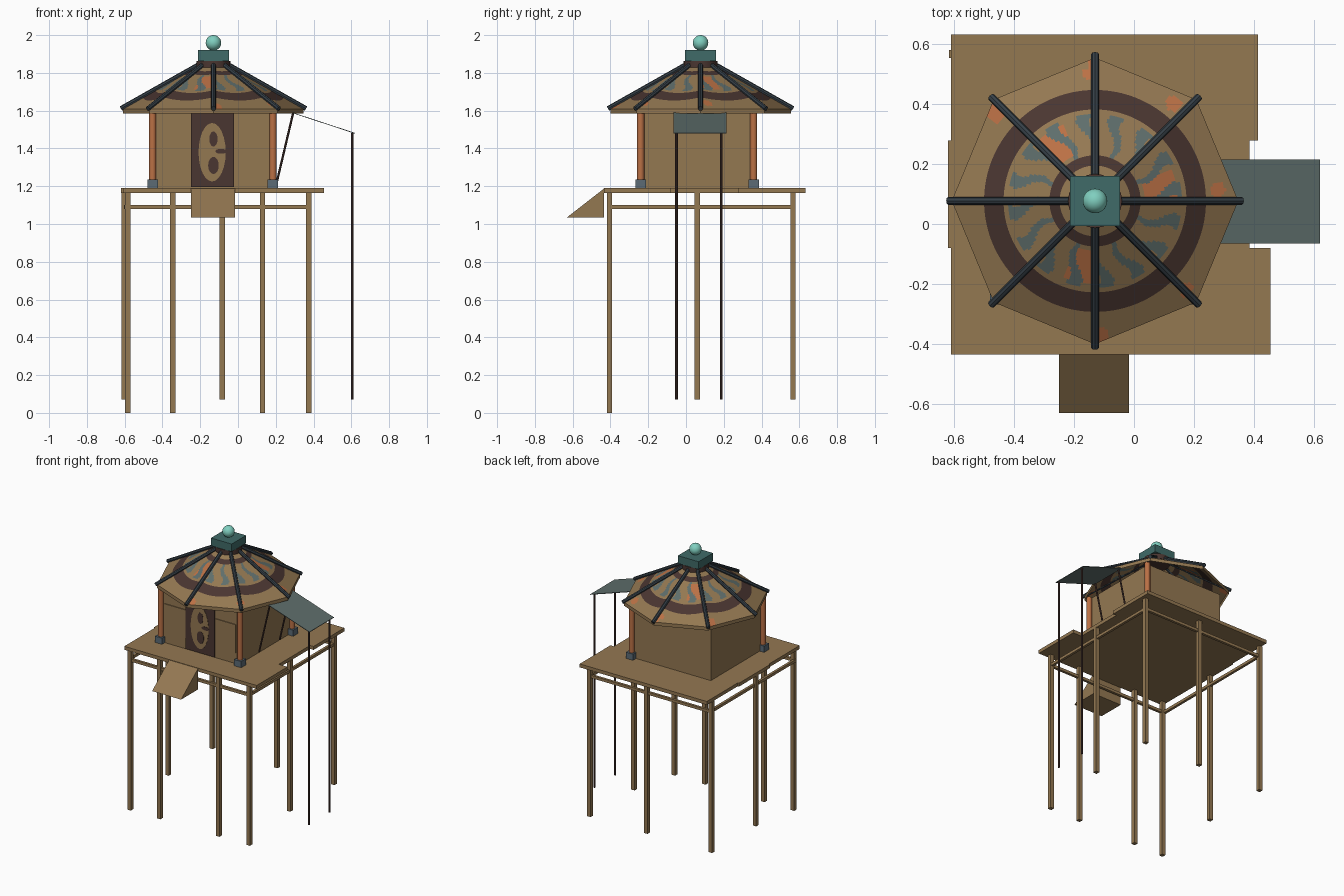
import bpy, bmesh, math
from mathutils import Vector

if "Cube" in bpy.data.objects:
    bpy.data.objects.remove(bpy.data.objects["Cube"])

def mat(name, srgb):
    m = bpy.data.materials.new(name)
    m.diffuse_color = [((c + .055) / 1.055) ** 2.4 for c in srgb] + [1]
    m.use_nodes = True
    m.node_tree.nodes["Principled BSDF"].inputs["Base Color"].default_value = m.diffuse_color
    return m

TAN = mat("tan wood", (.58, .47, .32))
BROWN = mat("dark brown", (.29, .21, .19))
ORANGE = mat("orange wood", (.73, .44, .27))
GREY = mat("grey blue", (.37, .43, .42))
SLATE = mat("dark slate", (.21, .25, .28))
TEAL = mat("deep teal", (.25, .42, .41))
AQUA = mat("aqua", (.50, .81, .75))
STONE = mat("grey stone", (.36, .42, .46))

def mesh_obj(name, bm, *mats):
    me = bpy.data.meshes.new(name)
    bmesh.ops.recalc_face_normals(bm, faces=bm.faces)
    bm.to_mesh(me)
    bm.free()
    for m in mats:
        me.materials.append(m)
    ob = bpy.data.objects.new(name, me)
    bpy.context.collection.objects.link(ob)
    return ob

def box(name, x, y, z, m):
    bm = bmesh.new()
    bmesh.ops.create_cube(bm, size=1)
    for v in bm.verts:
        v.co = Vector([(a + b) / 2 + c * (b - a) for (a, b), c in zip((x, y, z), v.co)])
    return mesh_obj(name, bm, m)

def rod(name, a, b, r, m, n=12):
    a, b = Vector(a), Vector(b)
    bm = bmesh.new()
    bmesh.ops.create_cone(bm, cap_ends=True, segments=n, radius1=r, radius2=r, depth=(b - a).length)
    q = (b - a).to_track_quat('Z', 'Y')
    for v in bm.verts:
        v.co = q @ v.co + (a + b) / 2
    ob = mesh_obj(name, bm, m)
    if n > 8:
        for p in ob.data.polygons:
            p.use_smooth = len(p.vertices) == 4
    return ob

def prism(name, pts, axis, lo, hi, m):
    """Extrude a 2D outline along x or y."""
    bm = bmesh.new()
    put = (lambda p, t: (t, p[0], p[1])) if axis == 'x' else (lambda p, t: (p[0], t, p[1]))
    A = [bm.verts.new(put(p, lo)) for p in pts]
    B = [bm.verts.new(put(p, hi)) for p in pts]
    bm.faces.new(A)
    bm.faces.new(B[::-1])
    for i in range(len(pts)):
        j = (i + 1) % len(pts)
        bm.faces.new((A[i], A[j], B[j], B[i]))
    return mesh_obj(name, bm, m)

# Platform in three staggered strips
for name, x, y in (("front", (-.61, .455), (-.435, -.08)),
                   ("middle", (-.62, .385), (-.08, .278)),
                   ("back", (-.61, .413), (.278, .632))):
    box("deck_" + name, x, y, (1.165, 1.19), TAN)

# Stilts and tie rails
front = [(x, -.405, 0) for x in (-.583, -.345, .13, .375)]
rest = [(x, .06, .07) for x in (-.603, .375)] + [(x, .567, .07) for x in (-.603, -.083, .375)]
for i, (x, y, z) in enumerate(front + rest):
    box(f"stilt_{i}", (x - .014, x + .014), (y - .014, y + .014), (z, 1.167), TAN)
for y in (-.405, .567):
    box("tie_rail_x", (-.6, .375), (y - .009, y + .009), (1.08, 1.1), TAN)
for x in (-.595, .375):
    box("tie_rail_y", (x - .009, x + .009), (-.405, .567), (1.08, 1.1), TAN)

# Entrance ramp
prism("ramp", [(-.63, 1.035), (-.435, 1.035), (-.435, 1.187)], 'x', -.25, -.017, TAN)

# Walls, open at the top under the roof
X0, X1, Y0, Y1, T = -.445, .172, -.235, .35, .015
box("wall_front", (X0, X1), (Y0, Y0 + T), (1.19, 1.6), TAN)
box("wall_back", (X0, X1), (Y1 - T, Y1), (1.19, 1.6), TAN)
box("wall_left", (X0, X0 + T), (Y0 + T, Y1 - T), (1.19, 1.6), TAN)
box("wall_right", (X1 - T, X1), (Y0 + T, Y1 - T), (1.19, 1.6), TAN)
for a, b in ((-.43, -.255), (-.013, .15)):
    box("front_panel", (a, b), (Y0 - .006, Y0), (1.27, 1.475), TAN)

# Door with painted decoration
box("door", (-.25, -.02), (Y0 - .009, Y0), (1.195, 1.586), BROWN)
def blob(name, cx, cz, rx, rz, y, m):
    pts = [(cx + rx * math.cos(k * math.pi / 12), cz + rz * math.sin(k * math.pi / 12)) for k in range(24)]
    prism(name, pts, 'y', y - .002, y, m)
blob("door_paint", -.137, 1.38, .072, .155, Y0 - .009, TAN)
for cx, cz, rx, rz in ((-.13, 1.45, .022, .04), (-.13, 1.31, .028, .045), (-.09, 1.385, .03, .013)):
    blob("door_spot", cx, cz, rx, rz, Y0 - .011, BROWN)

# Corner columns on stone feet
for x, y in ((-.452, -.24), (.185, -.24), (.185, .358)):
    rod("column", (x, y, 1.23), (x, y, 1.6), .019, ORANGE)
    box("column_foot", (x - .028, x + .028), (y - .028, y + .028), (1.19, 1.235), STONE)

# Eight-sided roof, painted by radius and angle
CX, CY = -.13, .077
AP, RIN = .478 * math.cos(math.pi / 8), .07
def roof_z(d):
    return 1.61 + (AP - d) * (1.838 - 1.61) / (AP - RIN)

SPOTS = [(math.radians(a), r) for a, r in ((92, .43), (51, .417), (5, .41), (-44, .43), (-87, .45), (139, .435))]
def paint(x, y):
    r, t = math.hypot(x, y), math.atan2(y, x)
    if .305 < r < .37 or .118 < r < .152:
        return 1
    if .152 <= r < .29:
        u = (16 * t / math.tau + .17 * math.sin((r - .15) * 42)) % 1
        if u < .26 + 1.5 * (r - .152):
            return 3
        if int(16 * t / math.tau + 16) % 5 == 1 and .17 < r < .27:
            return 2
    for a, q in SPOTS:
        if math.hypot(x - q * math.cos(a), y - q * math.sin(a)) < .026:
            return 2
    return 0

N = 256
stops = [.05, .09, .118, .152] + [.152 + .0138 * k for k in range(1, 11)] + [.305, .37] \
    + [.37 + .0087 * k for k in range(1, 9)]
bm = bmesh.new()
rings = []
def facet(t):          # distance to the facet normal per unit radius
    return math.cos((t % (math.pi / 4)) - math.pi / 8)
for s in stops + [None, "low"]:
    ring = []
    for k in range(N):
        t = math.tau * k / N
        edge = AP / facet(t)
        r = edge if not isinstance(s, float) else s
        z = 1.585 if s == "low" else roof_z(r * facet(t))
        ring.append(bm.verts.new((CX + r * math.cos(t), CY + r * math.sin(t), z)))
    rings.append(ring)
for i in range(len(rings) - 1):
    for k in range(N):
        j = (k + 1) % N
        f = bm.faces.new((rings[i][k], rings[i + 1][k], rings[i + 1][j], rings[i][j]))
        c = f.calc_center_median()
        f.material_index = 0 if i == len(rings) - 2 else paint(c.x - CX, c.y - CY)
roof = mesh_obj("roof", bm, TAN, BROWN, ORANGE, GREY)

# Roof ribs
for k in range(8):
    c, s = math.cos(k * math.pi / 4), math.sin(k * math.pi / 4)
    rod("roof_rib", (CX + .49 * c, CY + .49 * s, 1.611), (CX + .07 * c, CY + .07 * s, 1.848), .013, SLATE, 8)

# Finial: collar, box and ball
rod("finial_collar", (CX, CY, 1.828), (CX, CY, 1.864), .09, BROWN, 24)
fb = box("finial_box", (CX - .083, CX + .083), (CY - .083, CY + .083), (1.864, 1.92), TEAL)
bpy.ops.mesh.primitive_uv_sphere_add(segments=24, ring_count=14, radius=.041, location=(CX, CY, 1.959))
ball = bpy.context.object
ball.name = "finial_ball"
ball.data.materials.append(AQUA)
bpy.ops.object.shade_smooth_by_angle()

# Side awning with poles and struts
prism("awning", [(.285, 1.588), (.62, 1.478), (.62, 1.482), (.285, 1.592)], 'y', -.065, .215, GREY)
for y in (-.05, .187):
    rod("awning_pole", (.605, y, .07), (.605, y, 1.483), .007, BROWN, 8)
    rod("awning_strut", (.205, y, 1.22), (.292, y, 1.588), .006, BROWN, 8)
